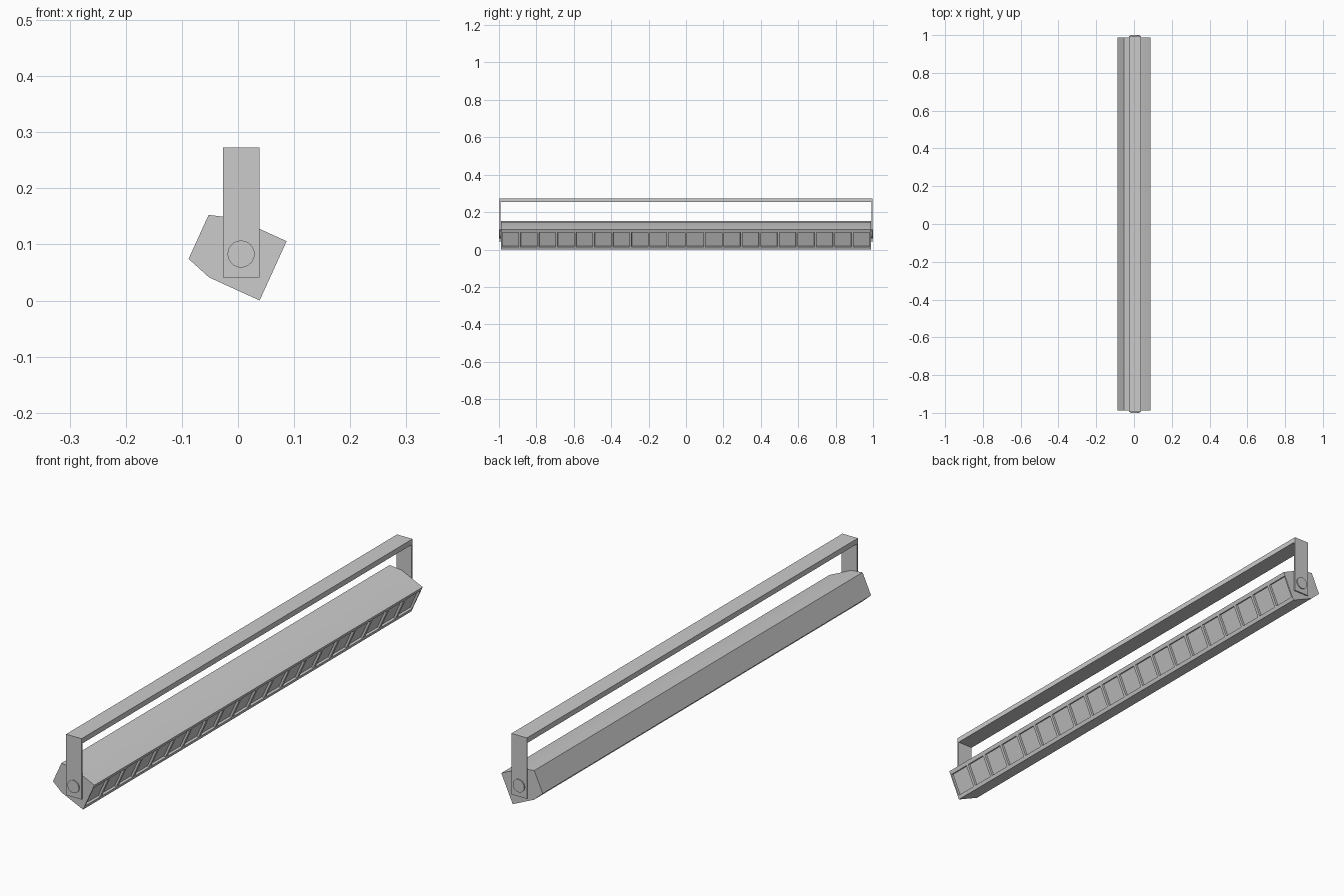
import bpy, bmesh, math
from mathutils import Matrix, Vector

if "Cube" in bpy.data.objects:
    bpy.data.objects.remove(bpy.data.objects["Cube"])

CELLS = 20
HALF = 0.988            # half length of the housing
TILT = math.radians(24.5)


def finish(bm, name, smooth=True):
    bmesh.ops.recalc_face_normals(bm, faces=bm.faces)
    me = bpy.data.meshes.new(name)
    bm.to_mesh(me)
    bm.free()
    ob = bpy.data.objects.new(name, me)
    bpy.context.collection.objects.link(ob)
    if smooth:
        bpy.ops.object.select_all(action='DESELECT')
        ob.select_set(True)
        bpy.context.view_layer.objects.active = ob
        bpy.ops.object.shade_smooth_by_angle(angle=math.radians(30))
    return ob


# Housing: six-sided profile (x forward, z up), swept along y in one slice per lamp cell
profile = [(0, -0.058), (0, 0.058), (-0.099, 0.058),
           (-0.146, 0.043), (-0.146, -0.043), (-0.099, -0.058)]
bm = bmesh.new()
rings = []
for i in range(CELLS + 1):
    y = -HALF + 2 * HALF * i / CELLS
    rings.append([bm.verts.new((x, y, z)) for x, z in profile])
fronts, n = [], len(profile)
for a, b in zip(rings, rings[1:]):
    for k in range(n):
        f = bm.faces.new((a[k], a[(k + 1) % n], b[(k + 1) % n], b[k]))
        if k == 0:
            fronts.append(f)
bm.faces.new(rings[0])
bm.faces.new(rings[-1])
bmesh.ops.recalc_face_normals(bm, faces=bm.faces)

# Merge the slices again on every side except the lamp face
extra = [bm.edges.get((r[k], r[(k + 1) % n])) for r in rings[1:-1] for k in range(1, n)]
bmesh.ops.dissolve_edges(bm, edges=extra, use_verts=True)

# Recessed lamp cells
bmesh.ops.inset_individual(bm, faces=fronts, thickness=0.008)
for f in fronts:
    for v in f.verts:
        v.co.z = math.copysign(0.043, v.co.z)
bmesh.ops.inset_individual(bm, faces=fronts, thickness=0.001, depth=-0.008)

# Tilt the lamp face downwards
bm.transform(Matrix.Translation((0.0626, 0, 0.053)) @ Matrix.Rotation(TILT, 4, 'Y'))
finish(bm, "lamp_housing")

# Yoke: U-shaped outline in y-z, extruded across x
out, inn, top, under, foot = 0.996, 0.991, 0.273, 0.253, 0.041
outline = [(-out, foot), (-out, top), (out, top), (out, foot),
           (inn, foot), (inn, under), (-inn, under), (-inn, foot)]
bm = bmesh.new()
face = bm.faces.new([bm.verts.new((-0.027, y, z)) for y, z in outline])
ext = bmesh.ops.extrude_face_region(bm, geom=[face])
bmesh.ops.translate(bm, vec=Vector((0.065, 0, 0)),
                    verts=[e for e in ext['geom'] if isinstance(e, bmesh.types.BMVert)])
finish(bm, "mounting_yoke", smooth=False)

# Pivot knobs joining yoke and housing
for side, label in ((-1, "front"), (1, "back")):
    bm = bmesh.new()
    bmesh.ops.create_cone(bm, cap_ends=True, segments=32, radius1=0.024, radius2=0.024, depth=0.02,
                          matrix=Matrix.Translation((0.0055, side * 0.99, 0.083))
                          @ Matrix.Rotation(math.pi / 2, 4, 'X'))
    finish(bm, label + "_pivot_knob")
